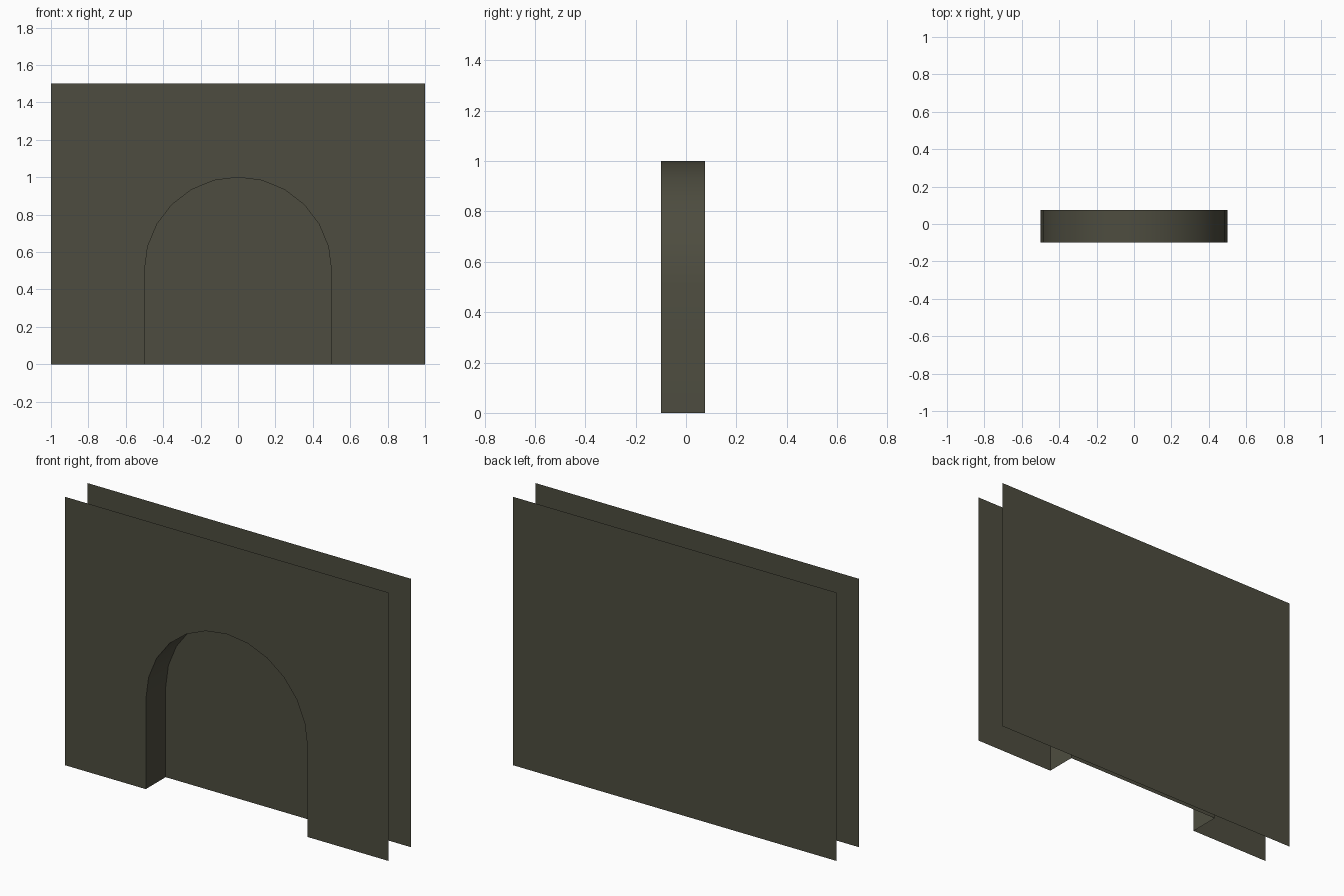
import bpy, math

if "Cube" in bpy.data.objects:
    bpy.data.objects.remove(bpy.data.objects["Cube"])

FRONT, PANEL, BACK = -0.1, 0.075, 0.1   # depths of the three flat layers
R, SPRING, W, H, SEG = 0.5, 0.5, 1.0, 1.5, 12

mat = bpy.data.materials.new("dark olive stone")
mat.diffuse_color = (0.075, 0.073, 0.05, 1)
mat.use_nodes = True
mat.node_tree.nodes["Principled BSDF"].inputs["Base Color"].default_value = mat.diffuse_color


def make(name, verts, faces, smooth=False):
    me = bpy.data.meshes.new(name)
    me.from_pydata(verts, [], faces)
    me.materials.append(mat)
    for p in me.polygons:
        p.use_smooth = smooth
    ob = bpy.data.objects.new(name, me)
    bpy.context.collection.objects.link(ob)
    return ob


# Arch outline from left foot, over the crown, to right foot
arc = [(-R * math.cos(math.pi * i / SEG), SPRING + R * math.sin(math.pi * i / SEG))
       for i in range(SEG + 1)]
arch = [(-R, 0)] + arc + [(R, 0)]
n = len(arch)

# Front wall: single sheet with the arch opening cut out
outline = [(-W, 0), (-W, H), (W, H), (W, 0)]
wall = arch[::-1] + outline
make("front_wall", [(x, FRONT, z) for x, z in wall], [list(range(len(wall)))[::-1]])

# Arch lining: strip running from the front wall to the recessed panel
make("arch_lining",
     [(x, y, z) for y in (FRONT, PANEL) for x, z in arch],
     [(i, i + 1, n + i + 1, n + i) for i in range(n - 1)], True)

# Recessed panel closing the arch
make("recessed_panel", [(x, PANEL, z) for x, z in arch], [list(range(n))[::-1]])

# Back wall: plain sheet facing +y
make("back_wall", [(x, BACK, z) for x, z in outline], [(0, 1, 2, 3)])

# Orient the front-facing sheets toward -y and the back sheet toward +y
for name, sign in (("front_wall", -1), ("recessed_panel", -1), ("back_wall", 1)):
    me = bpy.data.objects[name].data
    if me.polygons[0].normal.y * sign < 0:
        me.flip_normals()
# Lining faces look into the opening
me = bpy.data.objects["arch_lining"].data
if me.polygons[0].normal.x < 0:
    me.flip_normals()
